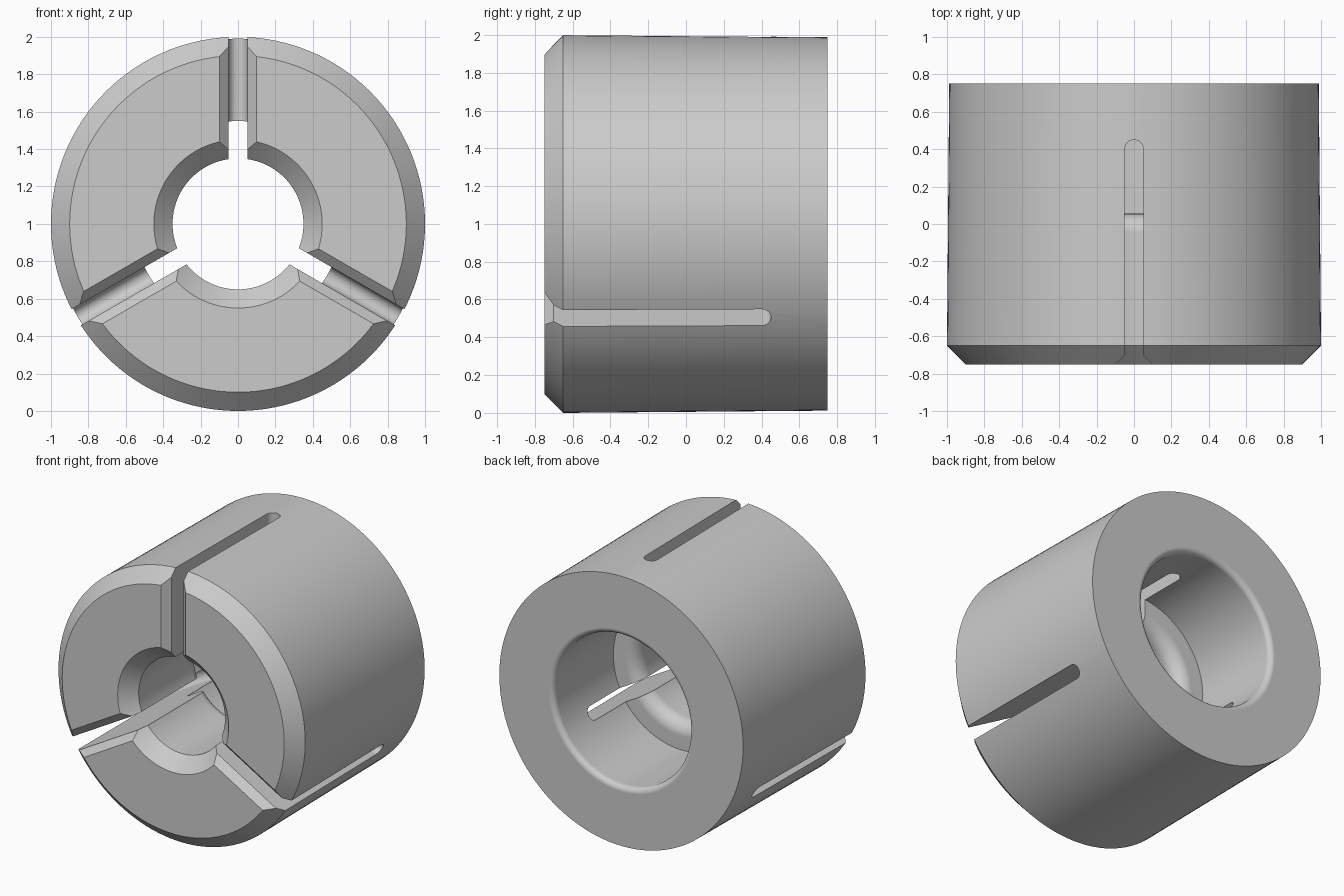
import bpy, bmesh
from math import sin, cos, pi, radians
from mathutils import Matrix, Vector

cube = bpy.data.objects.get("Cube")
if cube:
    bpy.data.objects.remove(cube, do_unlink=True)

SEGMENTS = 128
AXIS_HEIGHT = 1.0

steel = bpy.data.materials.new("plain grey steel")
steel.use_nodes = True
GREY = (0.6, 0.6, 0.6, 1)
steel.diffuse_color = GREY
steel.node_tree.nodes["Principled BSDF"].inputs["Base Color"].default_value = GREY


def make_object(name, bm):
    bmesh.ops.recalc_face_normals(bm, faces=bm.faces)
    mesh = bpy.data.meshes.new(name)
    bm.to_mesh(mesh)
    bm.free()
    mesh.materials.append(steel)
    obj = bpy.data.objects.new(name, mesh)
    bpy.context.collection.objects.link(obj)
    return obj


def arc(cx, cy, r, start, end, steps):
    angles = [radians(start + (end - start) * i / steps) for i in range(steps + 1)]
    return [(cx + r * cos(a), cy + r * sin(a)) for a in angles]


# Sleeve: closed (radius, depth) profile turned about the bore axis
profile = [(0.45, -0.75), (0.9, -0.75), (1.0, -0.65), (0.988, 0.75)]
profile += arc(0.59, 0.71, 0.04, 90, 180, 8)        # rounded rear mouth
profile += [(0.55, 0.055)]                          # step inside the bore
profile += arc(0.45, -0.045, 0.1, 90, 180, 10)      # rounded inner lip
profile += [(0.35, -0.65)]                          # front bore chamfer

bm = bmesh.new()
rings = []
for i in range(SEGMENTS):
    a = 2 * pi * i / SEGMENTS
    rings.append([bm.verts.new((r * cos(a), y, AXIS_HEIGHT + r * sin(a))) for r, y in profile])
for i in range(SEGMENTS):
    here, there = rings[i], rings[(i + 1) % SEGMENTS]
    for j in range(len(profile)):
        k = (j + 1) % len(profile)
        bm.faces.new((here[j], here[k], there[k], there[j]))
sleeve = make_object("slotted_sleeve", bm)

# Slot cutters: round-ended outline with a flared front, three around the axis
outline = [(-0.15, -0.8), (0.15, -0.8), (0.05, -0.7)]
outline += arc(0, 0.4, 0.05, 0, 180, 16)
outline += [(-0.05, -0.7)]
bm = bmesh.new()
for turn in (0, 120, 240):
    face = bm.faces.new([bm.verts.new((x, y, 0.28)) for x, y in outline])
    result = bmesh.ops.extrude_face_region(bm, geom=[face])
    top = [g for g in result["geom"] if isinstance(g, bmesh.types.BMVert)]
    bmesh.ops.translate(bm, verts=top, vec=Vector((0, 0, 0.92)))
    prism = list({*face.verts, *top}) if face.is_valid else top
    place = Matrix.Translation((0, 0, AXIS_HEIGHT)) @ Matrix.Rotation(radians(turn), 4, 'Y')
    bmesh.ops.transform(bm, matrix=place, verts=prism)
cutter = make_object("slot_cutter", bm)
cutter.hide_render = True

# Cut the slots, then drop the cutter
bpy.ops.object.select_all(action='DESELECT')
bpy.context.view_layer.objects.active = sleeve
sleeve.select_set(True)
cut = sleeve.modifiers.new("slots", 'BOOLEAN')
cut.operation = 'DIFFERENCE'
cut.solver = 'EXACT'
cut.object = cutter
bpy.ops.object.modifier_apply(modifier=cut.name)
bpy.data.objects.remove(cutter, do_unlink=True)

# Smooth round walls, crisp chamfers and slot edges
bpy.ops.object.shade_smooth_by_angle(angle=radians(25))
weighted = sleeve.modifiers.new("even shading", 'WEIGHTED_NORMAL')
weighted.keep_sharp = True
